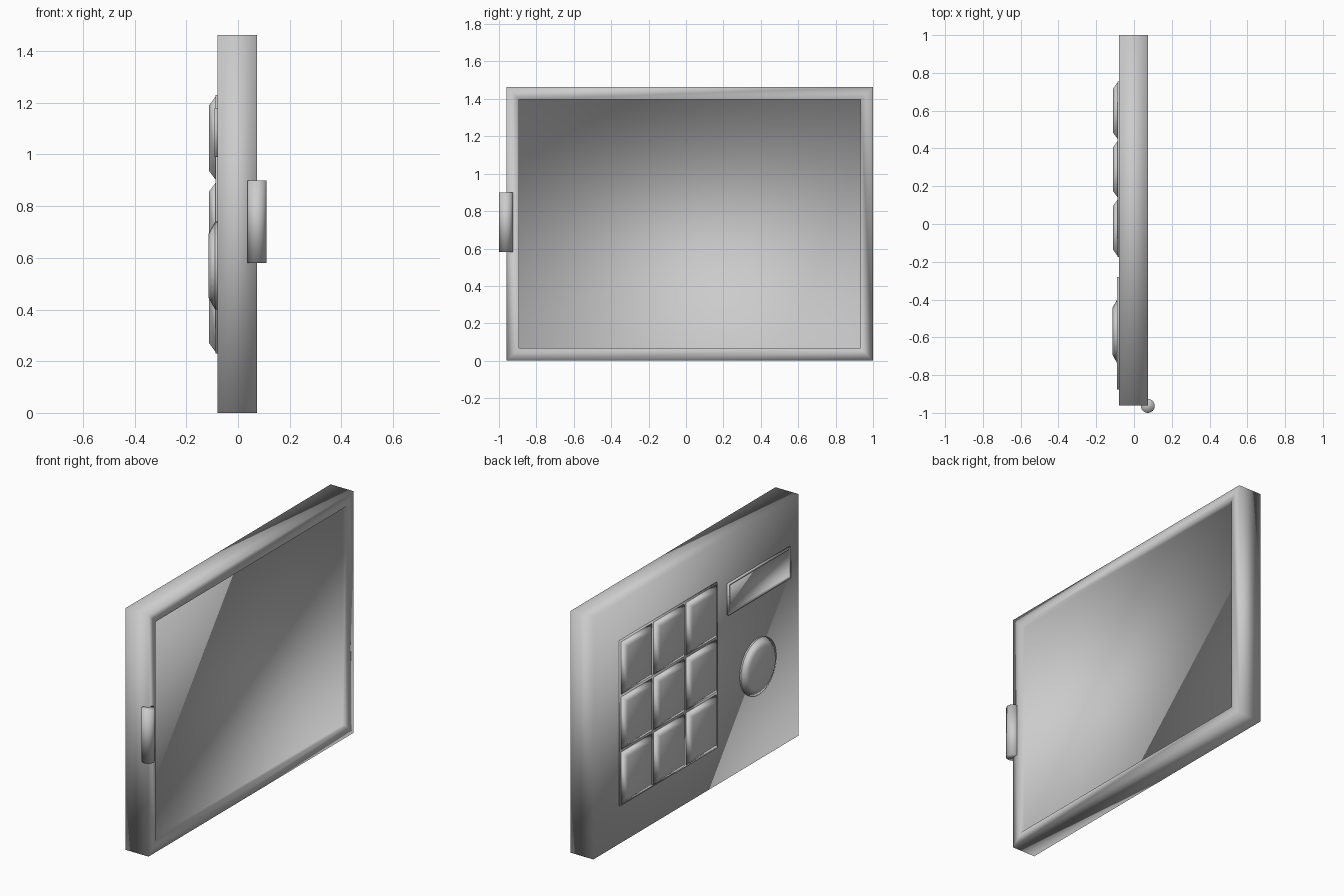
import bpy, bmesh, math
from mathutils import Matrix

if "Cube" in bpy.data.objects:
    bpy.data.objects.remove(bpy.data.objects["Cube"])


def finish(name, bm):
    bmesh.ops.recalc_face_normals(bm, faces=bm.faces)
    for f in bm.faces:
        f.smooth = True
    me = bpy.data.meshes.new(name)
    bm.to_mesh(me)
    bm.free()
    ob = bpy.data.objects.new(name, me)
    bpy.context.collection.objects.link(ob)
    return ob


def box(x, y, z):
    """Box from (min, max) pairs on each axis."""
    bm = bmesh.new()
    bmesh.ops.create_cube(bm, size=1)
    for v in bm.verts:
        v.co = [(a + b) / 2 + c * (b - a) for (a, b), c in zip((x, y, z), v.co)]
    bm.normal_update()
    return bm


def inset_side(bm, direction, width, shift):
    """Inset the face pointing along x, then add a stepped inner face."""
    face = next(f for f in bm.faces if f.normal.x * direction > 0.9)
    bmesh.ops.inset_region(bm, faces=[face], thickness=width)
    if shift:
        inner = bmesh.ops.extrude_discrete_faces(bm, faces=[face])["faces"][0]
        for v in inner.verts:
            v.co.x += shift


def key(name, y, z, x_base, x_top, slope):
    """Rectangular button with sloping sides, raised towards -x."""
    bm = box((x_top, x_base), y, z)
    yc, zc = sum(y) / 2, sum(z) / 2
    for v in bm.verts:
        if v.co.x < (x_base + x_top) / 2:
            v.co.y += slope if v.co.y < yc else -slope
            v.co.z += slope if v.co.z < zc else -slope
    return finish(name, bm)


# Door slab with a recessed panel on the +x side
slab = box((-0.08, 0.073), (-0.96, 1.0), (0, 1.463))
inset_side(slab, 1, 0.095, -0.025)
finish("door_slab", slab)

# Pull handle on the front corner
bm = bmesh.new()
bmesh.ops.create_cone(bm, cap_ends=True, segments=24, radius1=0.037, radius2=0.037,
                      depth=0.32, matrix=Matrix.Translation((0.073, -0.963, 0.74)))
finish("handle", bm)

# Keypad plate and its nine buttons on the -x side
Y0, Y1, Z0, Z1 = -0.175, 0.755, 0.23, 1.23
finish("keypad_plate", box((-0.088, -0.078), (Y0, Y1), (Z0, Z1)))
dy, dz = (Y1 - Y0) / 3, (Z1 - Z0) / 3
for row in range(3):
    for col in range(3):
        y, z = Y0 + col * dy, Z0 + row * dz
        key(f"key_{row}_{col}", (y + 0.005, y + dy - 0.005),
            (z + 0.005, z + dz - 0.005), -0.086, -0.112, 0.035)

# Display window with a thin raised rim
display = box((-0.09, -0.078), (-0.875, -0.28), (0.99, 1.18))
inset_side(display, -1, 0.016, 0.007)
finish("display_window", display)

# Round dial with a sloping edge
bm = bmesh.new()
bmesh.ops.create_cone(
    bm, cap_ends=True, segments=32, radius1=0.17, radius2=0.123, depth=0.025,
    matrix=Matrix.Translation((-0.1015, -0.568, 0.57)) @ Matrix.Rotation(-math.pi / 2, 4, 'Y'))
finish("dial", bm)

# Dial base ring
bm = bmesh.new()
bmesh.ops.create_cone(
    bm, cap_ends=True, segments=32, radius1=0.17, radius2=0.17, depth=0.012,
    matrix=Matrix.Translation((-0.083, -0.568, 0.57)) @ Matrix.Rotation(-math.pi / 2, 4, 'Y'))
finish("dial_base", bm)
